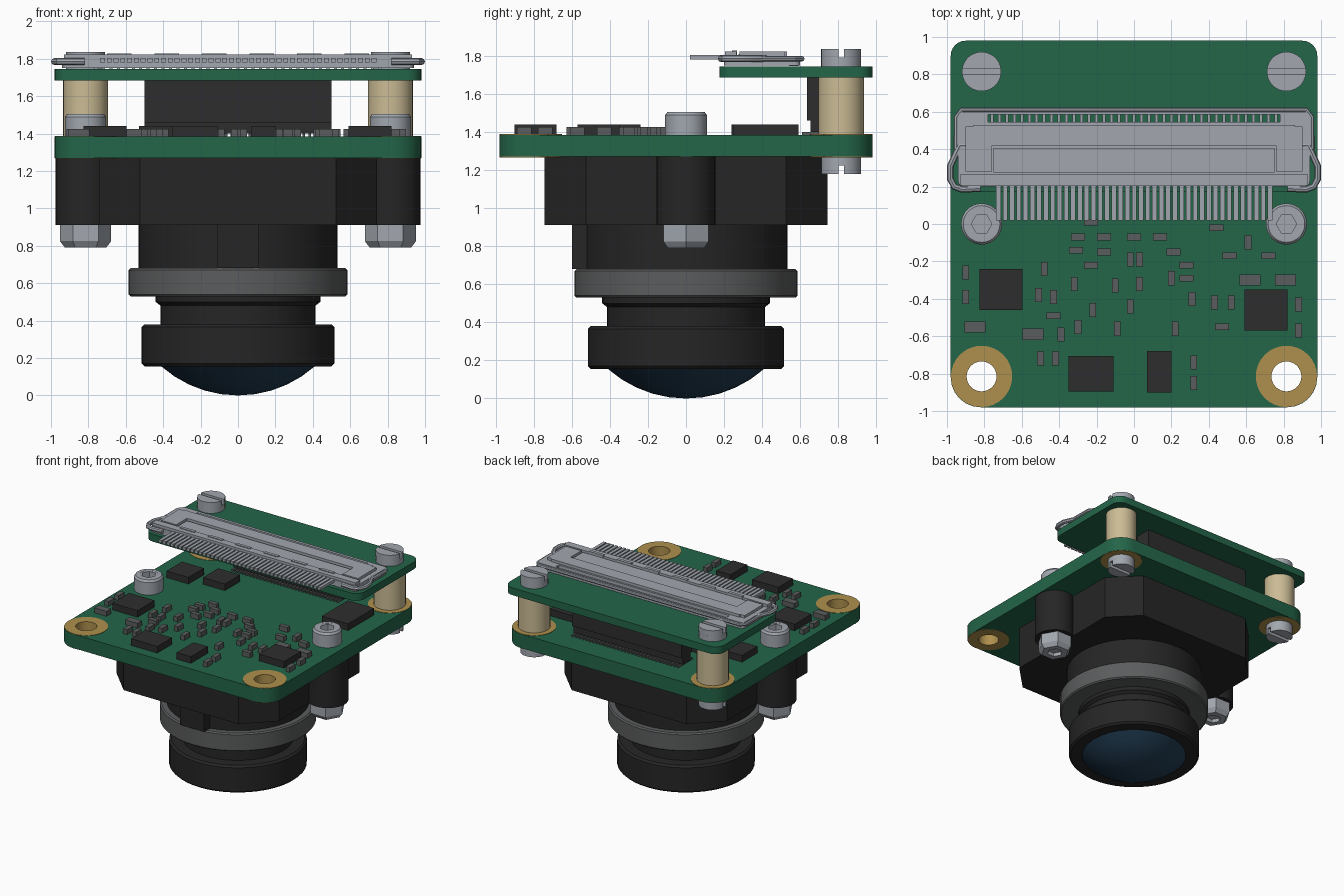
import bpy, bmesh
from math import sin, cos, pi, asin
from mathutils import Matrix

cube = bpy.data.objects.get("Cube")
if cube:
    bpy.data.objects.remove(cube, do_unlink=True)


def material(name, r, g, b):
    m = bpy.data.materials.new(name)
    m.use_nodes = True
    m.diffuse_color = (r, g, b, 1)
    m.node_tree.nodes["Principled BSDF"].inputs["Base Color"].default_value = (r, g, b, 1)
    return m


GREEN = material("board green", .017, .13, .066)
BLACK = material("housing black", .019, .019, .019)
CHIP = material("chip black", .027, .027, .028)
GREY = material("mid grey", .105, .108, .11)
STEEL = material("steel", .36, .39, .43)
BRASS = material("pale brass", .6, .5, .3)
GOLD = material("gold pad", .43, .28, .075)
GLASS = material("lens blue", .015, .045, .085)


def add(name, data, mat):
    data.materials.append(mat)
    ob = bpy.data.objects.new(name, data)
    bpy.context.collection.objects.link(ob)
    return ob


def from_bmesh(name, bm, mat):
    bmesh.ops.recalc_face_normals(bm, faces=bm.faces)
    me = bpy.data.meshes.new(name)
    bm.to_mesh(me)
    bm.free()
    return add(name, me, mat)


def boxes(name, items, z0, z1, mat):
    """Upright boxes, each given as centre x, y and width, depth."""
    bm = bmesh.new()
    for x, y, w, d in items:
        m = Matrix.Translation((x, y, (z0 + z1) / 2)) @ Matrix.Diagonal((w, d, z1 - z0, 1))
        bmesh.ops.create_cube(bm, size=1, matrix=m)
    return from_bmesh(name, bm, mat)


def lathe(name, profile, mat, at=(0, 0), n=48):
    """Turn (radius, z) points about a vertical axis."""
    bm = bmesh.new()
    rings = []
    for r, z in profile:
        if r == 0:
            rings.append([bm.verts.new((at[0], at[1], z))] * n)
        else:
            rings.append([bm.verts.new((at[0] + r * cos(2 * pi * i / n),
                                        at[1] + r * sin(2 * pi * i / n), z)) for i in range(n)])
    for a, b in zip(rings, rings[1:]):
        for i in range(n):
            j = (i + 1) % n
            bm.faces.new(dict.fromkeys((a[i], a[j], b[j], b[i])))
    return from_bmesh(name, bm, mat)


def cyl(name, r, z0, z1, mat, at=(0, 0), n=32):
    return lathe(name, [(0, z0), (r, z0), (r, z1), (0, z1)], mat, at, n)


def curve_mesh(name, cu, mat):
    tmp = bpy.data.objects.new(name, cu)
    bpy.context.collection.objects.link(tmp)
    me = bpy.data.meshes.new_from_object(tmp.evaluated_get(bpy.context.evaluated_depsgraph_get()))
    bpy.data.objects.remove(tmp)
    me.materials.clear()
    return add(name, me, mat)


def spline(cu, pts, z=0, cyclic=True):
    s = cu.splines.new("POLY")
    s.points.add(len(pts) - 1)
    for p, (x, y) in zip(s.points, pts):
        p.co = (x, y, z, 1)
    s.use_cyclic_u = cyclic


def plate(name, loops, z0, z1, mat):
    """Extruded flat outline; inner loops become holes."""
    cu = bpy.data.curves.new(name, "CURVE")
    cu.dimensions, cu.fill_mode, cu.extrude = "2D", "BOTH", (z1 - z0) / 2
    for pts in loops:
        spline(cu, pts)
    ob = curve_mesh(name, cu, mat)
    ob.data.transform(Matrix.Translation((0, 0, (z0 + z1) / 2)))
    return ob


def wire(name, pts, z, r, mat, cyclic=False):
    cu = bpy.data.curves.new(name, "CURVE")
    cu.dimensions, cu.bevel_depth, cu.bevel_resolution, cu.use_fill_caps = "3D", r, 2, True
    spline(cu, pts, z, cyclic)
    return curve_mesh(name, cu, mat)


def circle(x, y, r, n=32):
    return [(x + r * cos(2 * pi * i / n), y + r * sin(2 * pi * i / n)) for i in range(n)]


def rounded(x0, x1, y0, y1, r, n=6):
    pts = []
    corners = [(x1 - r, y1 - r), (x0 + r, y1 - r), (x0 + r, y0 + r), (x1 - r, y0 + r)]
    for k, (cx, cy) in enumerate(corners):
        pts += [(cx + r * cos((k + i / n) * pi / 2), cy + r * sin((k + i / n) * pi / 2))
                for i in range(n + 1)]
    return pts


P = .815                      # mounting hole offset
SIDES = (-1, 1)

# Circuit boards
holes = [circle(sx * P, sy * P, .155) for sx in SIDES for sy in SIDES]
plate("main_board", [rounded(-.98, .98, -.98, .98, .16)] + holes, 1.27, 1.385, GREEN)
plate("upper_board", [rounded(-.98, .98, .175, .98, .08)], 1.685, 1.745, GREEN)
for sx in SIDES:
    for sy in SIDES:
        lathe("hole_pad", [(.08, 1.267), (.164, 1.267), (.164, 1.388), (.08, 1.388), (.08, 1.267)],
              GOLD, (sx * P, sy * P), 32)


# Slotted screws: a solid base and two D-shaped halves
def slotted_screw(x, y, z_base, z_slot, z_top):
    cyl("slotted_screw_base", .105, min(z_base, z_slot), max(z_base, z_slot), STEEL, (x, y))
    a = asin(.015 / .105)
    for turn in (0, pi):
        arc = [a + (pi - 2 * a) * i / 16 + turn for i in range(17)]
        plate("slotted_screw_half", [[(x + .105 * cos(t), y + .105 * sin(t)) for t in arc]],
              min(z_slot, z_top), max(z_slot, z_top), STEEL)


for s in SIDES:
    cyl("standoff", .12, 1.388, 1.685, BRASS, (s * P, P))
    slotted_screw(s * P, P, 1.745, 1.79, 1.835)
    slotted_screw(s * P, P, 1.268, 1.225, 1.18)
    # Socket screw and hex nut that clamp the lens holder
    at = (s * P, 0)
    lathe("socket_screw", [(0, 1.385), (.11, 1.385), (.11, 1.488), (.098, 1.505), (.07, 1.505),
                           (.07, 1.44), (0, 1.44)], STEEL, at, 32)
    plate("hex_socket", [circle(*at, .071), circle(*at, .055, 6)], 1.44, 1.504, STEEL)
    lathe("hex_nut", [(0, .91), (.137, .91), (.137, .825), (.11, .79), (.06, .79),
                      (.06, .82), (0, .82)], STEEL, at, 6)
    cyl("holder_lug", .155, .91, 1.27, BLACK, (s * .82, 0))

# Lens holder
h, c = .742, .525
plate("holder_body", [[(h, c), (c, h), (-c, h), (-h, c), (-h, -c), (-c, -h), (c, -h), (h, -c)]],
      .91, 1.27, BLACK)
cyl("holder_barrel", .533, .68, .91, BLACK, n=48)
boxes("barrel_tab", [(0, -.5, .22, .2)], .68, .91, BLACK)
lathe("lock_ring", [(0, .53), (.575, .53), (.585, .54), (.585, .67), (.575, .68), (0, .68)], GREY)
lathe("lens_neck", [(0, .53), (.44, .53), (.44, .5), (.415, .48), (.415, .37), (0, .37)], BLACK)
lathe("lens_head", [(0, .38), (.5, .38), (.515, .365), (.515, .17), (.5, .155), (.41, .155),
                    (.4, .17), (0, .17)], BLACK)
R = .62
dome = [(R * sin(.723 * i / 5), R - R * cos(.723 * i / 5)) for i in range(6)]
lathe("lens_glass", dome + [(0, .165)], GLASS, n=32)

# Board-to-board connector
boxes("link_socket", [(0, .705, 1, .14)], 1.46, 1.685, CHIP)
boxes("link_plug", [(0, .705, 1, .1)], 1.4, 1.46, CHIP)
boxes("link_pins", [(-.48 + .032 * i, .705, .014, .19) for i in range(31)], 1.385, 1.4, GREY)

# Chips and small parts on the main board
boxes("chips", [(-.71, -.35, .23, .22), (.705, -.46, .23, .22), (-.23, -.8, .24, .19),
                (.135, -.79, .13, .22), (-.72, .34, .2, .2), (-.43, .4, .2, .2),
                (.71, .42, .24, .34)], 1.385, 1.44, CHIP)
flat = [(-.23, .01), (-.3, -.07), (-.16, -.07), (0, -.07), (.14, -.07), (.44, -.02), (-.31, -.14),
        (-.16, -.15), (.21, -.15), (.51, -.17), (.72, -.17), (-.23, -.22), (.28, -.22),
        (.28, -.29), (-.43, -.49), (.47, -.55)]
tall = [(-.9, -.26), (-.9, -.39), (-.48, -.24), (-.32, -.32), (-.51, -.38), (-.43, -.39),
        (-.02, -.19), (.03, -.19), (.03, -.32), (-.1, -.33), (-.02, -.44), (-.22, -.46),
        (-.3, -.55), (-.39, -.59), (-.09, -.56), (.2, -.29), (.22, -.56), (.31, -.4),
        (.43, -.42), (.52, -.42), (.61, -.1), (.88, -.43), (.88, -.57), (.32, -.74),
        (.32, -.85), (-.5, -.72), (-.42, -.72)]
big = [(-.85, -.55), (-.54, -.59), (.62, -.3), (.81, -.3)]
boxes("small_parts", [(x, y, .075, .036) for x, y in flat] + [(x, y, .036, .075) for x, y in tall]
      + [(x, y, .11, .06) for x, y in big], 1.385, 1.425, GREY)

# Cable connector shell, slotted at the back with solder tails across the slot
plate("connector_shell", [rounded(-.94, .94, .2, .6, .03),
                          [(-.78, .545), (.78, .545), (.78, .585), (-.78, .585)]],
      1.75, 1.8, STEEL)
boxes("solder_tails", [(-.76 + .04 * i, .565, .016, .05) for i in range(39)], 1.746, 1.77, STEEL)
boxes("shell_cover", [(0, .475, 1.72, .11), (-.83, .4, .14, .24), (.83, .4, .14, .24),
                      (0, .235, 1.86, .06)], 1.79, 1.822, STEEL)
boxes("shell_panel", [(0, .34, 1.5, .13)], 1.79, 1.81, STEEL)
boxes("shell_tabs", [(-.635 + .254 * i, .255, .13, .025) for i in range(6)], 1.8, 1.828, STEEL)
boxes("contact_pins", [(-.725 + .0363 * i, .115, .026, .19) for i in range(41)],
      1.78, 1.803, STEEL)

# Bent wires: rear rim and side latches
wire("rear_rim", [(-.95, .4), (-.95, .57), (-.92, .61), (.92, .61), (.95, .57), (.95, .4)],
     1.785, .014, STEEL)
for s in SIDES:
    wire("side_latch", [(s * x, y) for x, y in
                        [(.9, .42), (.93, .42), (.95, .38), (.982, .31), (.982, .24), (.96, .2),
                         (.92, .185), (.82, .19)]], 1.785, .018, STEEL)

# Smooth the round parts, keep edges crisp
for ob in bpy.context.view_layer.objects:
    ob.select_set(ob.type == "MESH")
bpy.context.view_layer.objects.active = bpy.data.objects["main_board"]
bpy.ops.object.shade_smooth_by_angle(angle=pi / 6)
